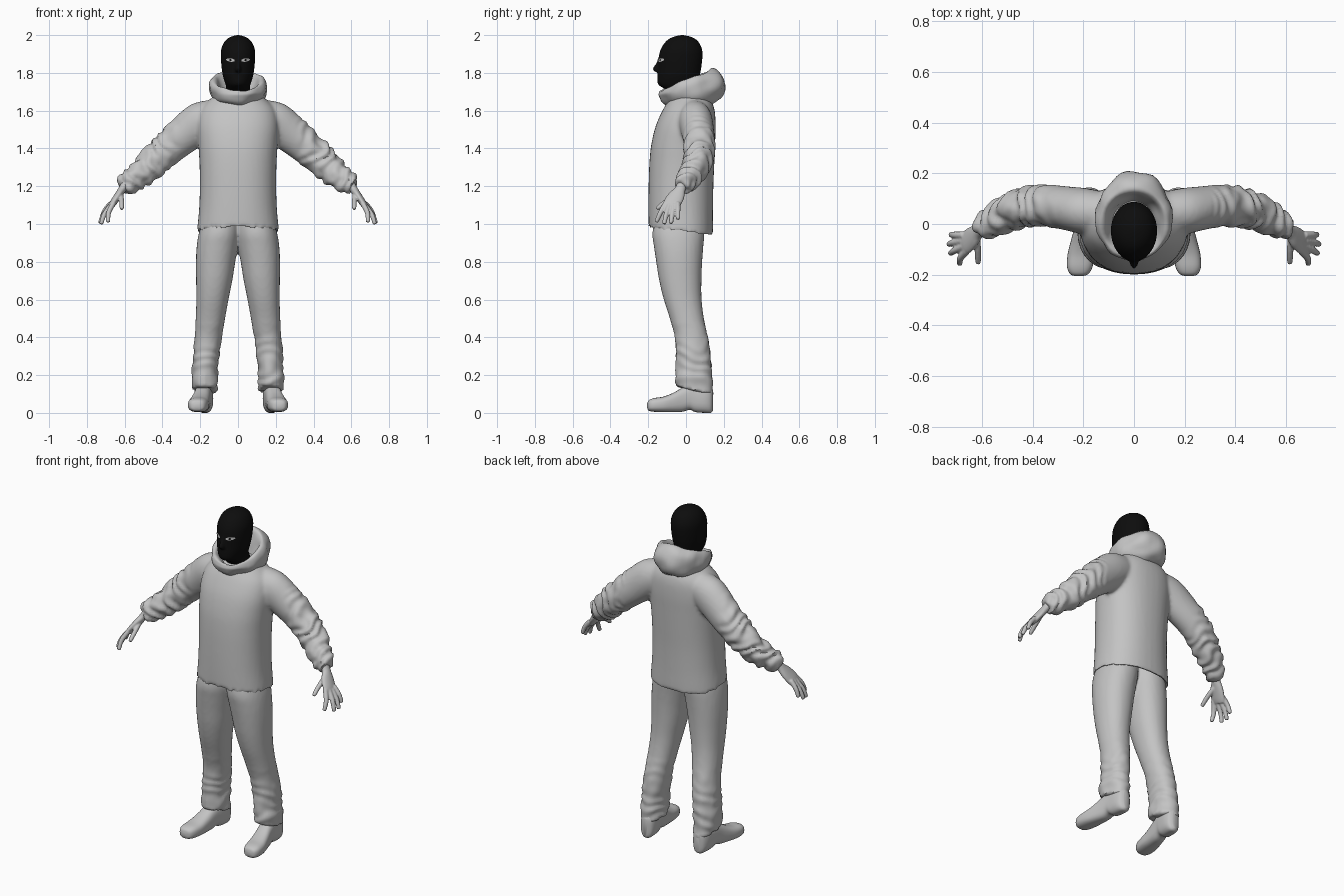
import bpy, bmesh, math
from mathutils import Vector, noise
from mathutils.bvhtree import BVHTree

if "Cube" in bpy.data.objects:
    bpy.data.objects.remove(bpy.data.objects["Cube"])


def material(name, rgb):
    m = bpy.data.materials.new(name)
    m.diffuse_color = (*rgb, 1)
    m.use_nodes = True
    m.node_tree.nodes["Principled BSDF"].inputs["Base Color"].default_value = m.diffuse_color
    return m


GREY = material("cloth_grey", (0.55, 0.55, 0.55))
BLACK = material("mask_black", (0.004, 0.004, 0.004))


# ---- helpers: a ring is (centre, u axis, v axis); lofts join rings ----
def smooth_rings(rings, k):
    flat = [[c for part in r for c in part] for r in rings]
    out = []
    for i in range(len(flat) - 1):
        a, b, c, d = (flat[max(0, min(len(flat) - 1, j))] for j in (i - 1, i, i + 1, i + 2))
        for s in range(k):
            t = s / k
            out.append([0.5 * (2 * q + (r - p) * t + (2 * p - 5 * q + 4 * r - w) * t * t
                               + (3 * q - p - 3 * r + w) * t ** 3)
                        for p, q, r, w in zip(a, b, c, d)])
    out.append(flat[-1])
    return out


def loft(bm, rings, k=4, n=28, e=1.0, side=1):
    prev = first = None
    for r in smooth_rings(rings, k):
        c, u, v = Vector(r[:3]), Vector(r[3:6]), Vector(r[6:])
        loop = []
        for i in range(n):
            a = 2 * math.pi * i / n
            ca, sa = math.cos(a), math.sin(a)
            p = c + u * math.copysign(abs(ca) ** e, ca) + v * math.copysign(abs(sa) ** e, sa)
            loop.append(bm.verts.new((p.x * side, p.y, p.z)))
        if prev:
            for i in range(n):
                j = (i + 1) % n
                bm.faces.new((prev[i], prev[j], loop[j], loop[i]))
        first = first or loop
        prev = loop
    bm.faces.new(first[::-1])
    bm.faces.new(prev)


def stack(rows):
    """Level rings from rows of z, y front, y back, x min, x max, rise to back."""
    return [((( x0 + x1) / 2, (y0 + y1) / 2, z), ((x1 - x0) / 2, 0, 0), (0, (y1 - y0) / 2, rise))
            for z, y0, y1, x0, x1, rise in rows]


def tube(rows):
    """Rings square to a path from rows of x, y, z, radius sideways, radius upwards."""
    pts = [Vector(r[:3]) for r in rows]
    out = []
    for i, r in enumerate(rows):
        t = (pts[min(i + 1, len(pts) - 1)] - pts[max(i - 1, 0)]).normalized()
        u = Vector((0, 1, 0))
        u = (u - t * u.dot(t)).normalized()
        out.append((pts[i], u * r[3], t.cross(u) * r[4]))
    return out


def finish(name, bm, mat, voxel=0, wrinkle=None, angle=50):
    bmesh.ops.recalc_face_normals(bm, faces=bm.faces)
    me = bpy.data.meshes.new(name)
    bm.to_mesh(me)
    bm.free()
    ob = bpy.data.objects.new(name, me)
    bpy.context.collection.objects.link(ob)
    bpy.ops.object.select_all(action='DESELECT')
    ob.select_set(True)
    bpy.context.view_layer.objects.active = ob
    if voxel:
        m = ob.modifiers.new("fuse", 'REMESH')
        m.mode, m.voxel_size = 'VOXEL', voxel
        bpy.ops.object.modifier_apply(modifier="fuse")
        m = ob.modifiers.new("relax", 'SMOOTH')
        m.factor, m.iterations = 0.5, 4
        bpy.ops.object.modifier_apply(modifier="relax")
    if wrinkle:
        moves = [v.normal * wrinkle(v.co) for v in ob.data.vertices]
        for v, d in zip(ob.data.vertices, moves):
            v.co += d
    ob.data.materials.clear()
    ob.data.materials.append(mat)
    bpy.ops.object.shade_smooth_by_angle(angle=math.radians(angle))
    return ob


# ---- jacket: body and sleeves fused ----
bm = bmesh.new()
body = [(1.02, -.165, .105, .185, 0), (.985, -.175, .118, .197, -.02), (.955, -.196, .14, .217, -.02),
        (.985, -.198, .143, .215, -.02), (1.08, -.199, .143, .206, -.01), (1.2, -.198, .145, .202, 0),
        (1.32, -.194, .15, .204, 0), (1.42, -.184, .154, .21, 0), (1.52, -.16, .157, .215, 0),
        (1.6, -.125, .152, .2, 0), (1.65, -.095, .135, .16, 0), (1.69, -.07, .11, .11, 0)]
loft(bm, stack([(z, a, b, -w, w, r) for z, a, b, w, r in body]), e=0.88, n=40)
sleeve = [(.10, .04, 1.58, .08, .085), (.19, .05, 1.545, .09, .105), (.27, .063, 1.485, .086, .102),
          (.36, .073, 1.41, .082, .092), (.44, .062, 1.335, .077, .084), (.515, .032, 1.265, .066, .072),
          (.575, -.004, 1.222, .055, .064), (.607, -.024, 1.195, .044, .046)]
for s in (1, -1):
    loft(bm, tube(sleeve), side=s)


def sleeve_folds(p):
    k = max(0, min(1, (abs(p.x) - .3) / .12))
    along = abs(p.x) * .75 - p.z * .65
    return k * (.006 * math.sin(along * 95 + 6 * noise.noise(p * 9)) + .008 * noise.noise(p * 20))


finish("jacket", bm, GREY, .011, sleeve_folds)

# ---- hood lying tilted around the neck ----
bm = bmesh.new()
hood = [((0, .025, 1.635), (.095, 0, 0), (0, .12, .005)), ((0, .028, 1.655), (.13, 0, 0), (0, .155, .005)),
        ((0, .03, 1.70), (.15, 0, 0), (0, .176, .022)), ((0, .022, 1.74), (.151, 0, 0), (0, .167, .045)),
        ((0, .005, 1.763), (.135, 0, 0), (0, .142, .055)), ((0, .002, 1.755), (.116, 0, 0), (0, .122, .05)),
        ((0, .003, 1.715), (.098, 0, 0), (0, .103, .03)), ((0, .0, 1.67), (.08, 0, 0), (0, .08, .0))]
loft(bm, hood, n=40)
finish("hood", bm, GREY, wrinkle=lambda p: .012 * noise.noise(p * 14))

# ---- trousers: two legs fused at the crotch ----
bm = bmesh.new()
leg = [(1.03, -.165, .095, -.01, .185, 0), (.95, -.178, .098, -.01, .208, 0), (.88, -.17, .092, .0, .219, 0),
       (.8, -.158, .086, .014, .223, 0), (.7, -.142, .082, .03, .222, 0), (.6, -.118, .083, .05, .221, 0),
       (.5, -.086, .095, .068, .224, 0), (.4, -.06, .116, .084, .23, 0), (.3, -.052, .13, .098, .238, 0),
       (.2, -.055, .137, .108, .243, -.01), (.118, -.055, .147, .108, .243, -.022)]
for s in (1, -1):
    loft(bm, stack(leg), side=s, e=.93)


def leg_folds(p):
    k = max(0, min(1, (.5 - p.z) / .25))
    return k * (.003 * math.sin(p.z * 85 + 7 * noise.noise(p * 7)) + .007 * noise.noise(p * 14))


finish("trousers", bm, GREY, .011, leg_folds)

# ---- shoes: rows of x, y, z bottom, z top, half width ----
shoe = [(.218, -.206, .028, .045, .012), (.216, -.198, .012, .066, .035), (.214, -.17, .006, .078, .05),
        (.208, -.12, .004, .086, .054), (.2, -.07, .004, .105, .05), (.191, -.02, .006, .133, .046),
        (.185, .02, .016, .15, .045), (.181, .05, .004, .15, .046), (.177, .1, .0, .15, .046),
        (.175, .13, .0, .14, .036), (.175, .143, .012, .12, .016)]
for s, side in ((1, "left"), (-1, "right")):
    bm = bmesh.new()
    loft(bm, [((x, y, (a + b) / 2), (w, 0, 0), (0, 0, (b - a) / 2)) for x, y, a, b, w in shoe],
         side=s, e=.75)
    finish(side + "_shoe", bm, GREY)

# ---- hands: palm, four fingers and a thumb fused ----
palm = [(.59, -.018, 1.225, .027, .022), (.612, -.03, 1.185, .028, .021), (.635, -.05, 1.15, .043, .02),
        (.662, -.073, 1.11, .047, .018), (.675, -.082, 1.09, .04, .014)]
fingers = [((.66, -.107, 1.11), (.685, -.135, 1.06), (.688, -.158, 1.01)),
           ((.672, -.088, 1.10), (.708, -.105, 1.05), (.725, -.116, 1.0)),
           ((.675, -.066, 1.10), (.712, -.073, 1.05), (.732, -.08, 1.003)),
           ((.672, -.044, 1.11), (.706, -.043, 1.07), (.724, -.042, 1.025)),
           ((.622, -.045, 1.16), (.616, -.105, 1.12), (.615, -.155, 1.08))]
for s, side in ((1, "left"), (-1, "right")):
    bm = bmesh.new()
    loft(bm, tube(palm), side=s, n=20)
    for root, mid, tip in fingers:
        end = [m + (t - m) * .93 for m, t in zip(mid, tip)]
        loft(bm, tube([(*root, .0145, .0145), (*mid, .0135, .0135), (*end, .011, .011), (*tip, .005, .005)]),
             side=s, n=12)
    finish(side + "_hand", bm, GREY, .0045)

# ---- masked head with nose ----
bm = bmesh.new()
head = [(1.62, -.06, .075, .065), (1.69, -.075, .07, .068), (1.722, -.125, .068, .062), (1.742, -.149, .068, .067),
        (1.78, -.151, .072, .079), (1.82, -.148, .08, .086), (1.88, -.145, .087, .091),
        (1.925, -.134, .085, .089), (1.965, -.108, .066, .072), (1.988, -.075, .035, .045), (2.0, -.03, -.01, .01)]
loft(bm, stack([(z, a, b, -w, w, 0) for z, a, b, w in head]), n=36)
nose = [(1.885, -.145, -.1, .008), (1.855, -.157, -.1, .012), (1.825, -.176, -.1, .017),
        (1.81, -.172, -.1, .018), (1.802, -.15, -.1, .012)]
loft(bm, stack([(z, a, b, -w, w, 0) for z, a, b, w in nose]), n=16)
mask = finish("mask", bm, BLACK, .0065)
tree = BVHTree.FromPolygons([v.co for v in mask.data.vertices], [p.vertices for p in mask.data.polygons])


# ---- eyes: thin plates draped on the mask ----
def eye(name, mat, half_w, half_h, lift):
    bm = bmesh.new()
    for s in (1, -1):
        rings = []
        for f in (0.01, .5, 1):
            ring = []
            for i in range(16):
                a = 2 * math.pi * i / 16
                x = .04 + f * half_w * math.cos(a)
                z = 1.868 + f * half_h * math.sin(a) + (x - .04) * .12
                hit = tree.ray_cast(Vector((s * x, -1, z)), Vector((0, 1, 0)))[0]
                ring.append(bm.verts.new((s * x, hit.y - lift, z)))
            rings.append(ring)
        for a, b in zip(rings, rings[1:]):
            for i in range(16):
                j = (i + 1) % 16
                f = bm.faces.new((a[i], a[j], b[j], b[i]))
                f.normal_update()
                if f.normal.y > 0:
                    f.normal_flip()
    me = bpy.data.meshes.new(name)
    bm.to_mesh(me)
    bm.free()
    me.materials.append(mat)
    bpy.context.collection.objects.link(bpy.data.objects.new(name, me))


eye("eye_openings", GREY, .023, .009, .002)
eye("pupils", BLACK, .006, .006, .0035)
